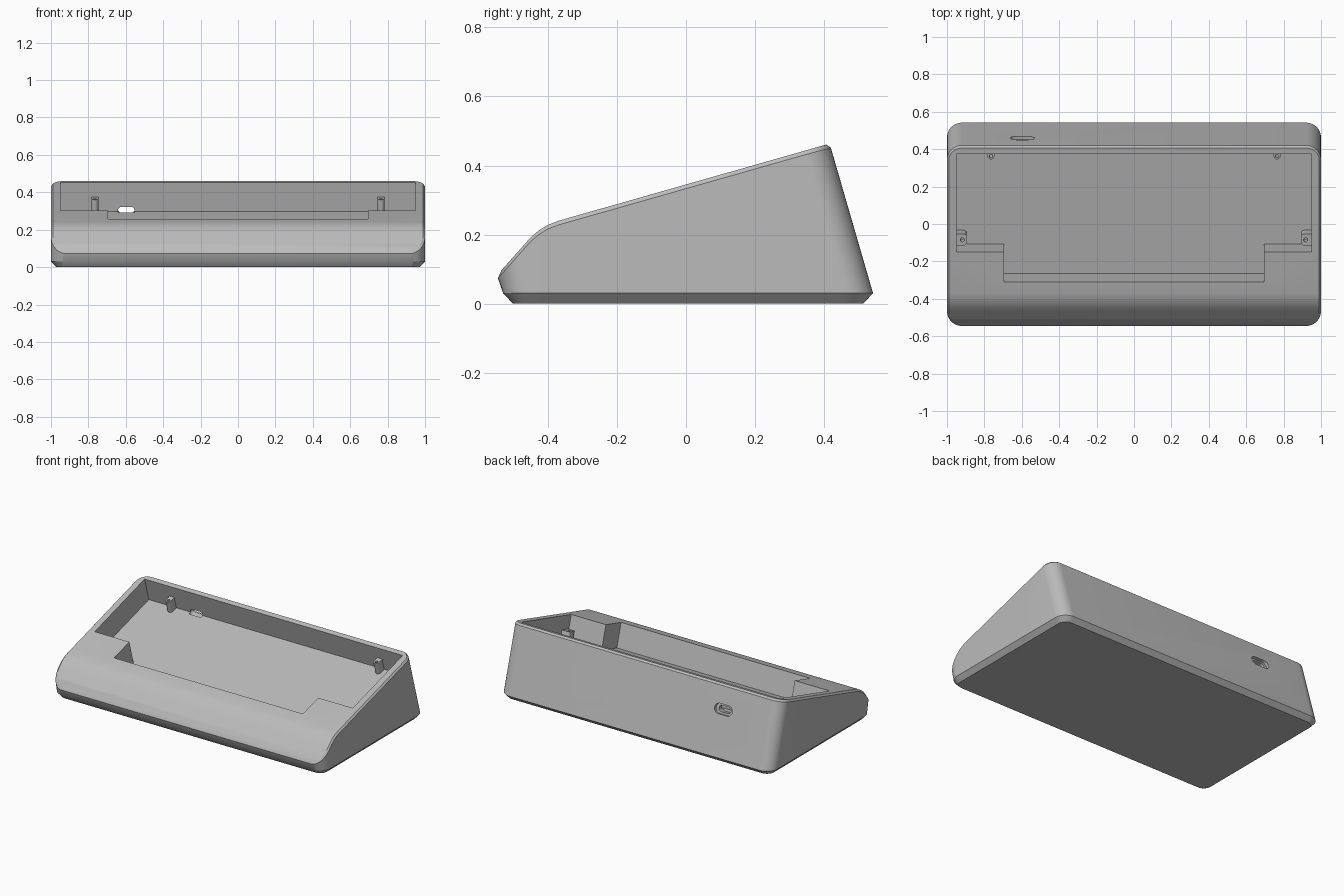
import bpy, bmesh
from math import sin, cos, atan, pi, radians
from mathutils import Vector

if "Cube" in bpy.data.objects:
    bpy.data.objects.remove(bpy.data.objects["Cube"])

GREY = (0.5, 0.5, 0.5, 1)
grey = bpy.data.materials.new("matte grey")
grey.use_nodes = True
grey.diffuse_color = GREY
grey.node_tree.nodes["Principled BSDF"].inputs["Base Color"].default_value = GREY

SLOPE, RISE = 0.2846, 0.345      # sloping top: z = RISE + SLOPE * y
TILT = atan(SLOPE)
FRONT, BACK, R, LEAN = -0.545, 0.542, 0.08, 0.29
NOSE = [(-0.56, 0.068), (-0.45, 0.192), (-0.425, 0.213), (-0.4, 0.228), (-0.37, 0.2397)]


def top(y):
    """Height of the upper surface at depth y."""
    for (y0, z0), (y1, z1) in zip(NOSE, NOSE[1:]):
        if y < y1:
            return z0 + (z1 - z0) * (y - y0) / (y1 - y0)
    return RISE + SLOPE * y


def tilted(x, u, w):
    """Point in the frame of the sloping top: u up the slope, w out of it."""
    return Vector((x, u * cos(TILT) - w * sin(TILT), RISE + u * sin(TILT) + w * cos(TILT)))


def finish(name, bm):
    bmesh.ops.recalc_face_normals(bm, faces=bm.faces)
    mesh = bpy.data.meshes.new(name)
    bm.to_mesh(mesh)
    bm.free()
    mesh.materials.append(grey)
    ob = bpy.data.objects.new(name, mesh)
    bpy.context.collection.objects.link(ob)
    return ob


def prism(name, outline, lo, hi, along_slope=False):
    """Extrude an outline square to the slope, or along it."""
    bm = bmesh.new()
    rings = []
    for h in (lo, hi):
        rings.append([bm.verts.new(tilted(a, h, b) if along_slope else tilted(a, b, h))
                      for a, b in outline])
    n = len(outline)
    for i in range(n):
        j = (i + 1) % n
        bm.faces.new((rings[0][i], rings[0][j], rings[1][j], rings[1][i]))
    bm.faces.new(rings[0])
    bm.faces.new(rings[1])
    return finish(name, bm)


def activate(ob):
    bpy.ops.object.select_all(action='DESELECT')
    ob.select_set(True)
    bpy.context.view_layer.objects.active = ob


def cut(ob, cutter):
    mod = ob.modifiers.new("cut", 'BOOLEAN')
    mod.operation = 'DIFFERENCE'
    mod.object = cutter
    activate(ob)
    bpy.ops.object.modifier_apply(modifier=mod.name)
    bpy.data.objects.remove(cutter)


def smooth(ob):
    activate(ob)
    bpy.ops.object.shade_smooth_by_angle(angle=radians(25))


def arc(cx, cy, r, a0, a1, n=10):
    return [(cx + r * cos(a0 + (a1 - a0) * i / n), cy + r * sin(a0 + (a1 - a0) * i / n))
            for i in range(n + 1)]


def slot(cx, cy, width, height):
    r = height / 2
    d = width / 2 - r
    return arc(cx + d, cy, r, -pi / 2, pi / 2) + arc(cx - d, cy, r, pi / 2, 3 * pi / 2)


# Body: columns run round one side, then mirror to the other
columns = []                     # x, y at top, y at base, outward normal
N = 10
for i in range(N + 1):
    a = -pi / 2 + pi / 2 * i / N
    y = FRONT + R + R * sin(a)
    columns.append((1 - R + R * cos(a), y, y + 0.015, cos(a), sin(a)))
for y in (-0.45, -0.425, -0.4, -0.37, 0, 0.2):
    columns.append((1, y, y, 1, 0))
for i in range(N + 1):
    a = pi / 2 * i / N
    base = BACK - R + R * sin(a)
    y = (base - LEAN * (RISE - 0.03)) / (1 + LEAN * SLOPE)
    columns.append((1 - R + R * cos(a), y, base, cos(a), sin(a)))

bm = bmesh.new()
rings = []
for inset, level in ((0.028, 'floor'), (0, 'base'), (0, 'rim'), (0.01, 'top')):
    pts = []
    for x, yt, yb, nx, ny in columns:
        y = (yb if level in ('floor', 'base') else yt) - inset * ny
        z = {'floor': 0, 'base': 0.03, 'rim': top(yt) - 0.012, 'top': top(y)}[level]
        if level == 'rim' and ny > 0:
            y += 0.012 * LEAN * ny
        pts.append((x - inset * nx, y, z))
    pts += [(-x, y, z) for x, y, z in reversed(pts)]
    rings.append([bm.verts.new(p) for p in pts])
count = len(rings[0])
for lower, upper in zip(rings, rings[1:]):
    for i in range(count):
        j = (i + 1) % count
        bm.faces.new((lower[i], lower[j], upper[j], upper[i]))
bm.faces.new(rings[0])
cap = rings[-1]
for i in range(len(columns) - 1):
    bm.faces.new((cap[i], cap[i + 1], cap[count - 2 - i], cap[count - 1 - i]))
body = finish("body", bm)

# Stepped pocket, sunk square to the slope
FLOOR = -0.16
half = [(0.695, -0.322), (0.695, -0.156), (0.95, -0.156), (0.95, 0.39)]
pocket = half + [(-x, u) for x, u in reversed(half)]
cut(body, prism("pocket_cutter", pocket, FLOOR, 0.1))

# Cable port in the back wall: wide recess and narrower through slot
cut(body, prism("port_recess_cutter", slot(-0.597, -0.155, 0.13, 0.065), 0.415, 0.5, True))
cut(body, prism("port_slot_cutter", slot(-0.597, -0.155, 0.09, 0.04), 0.37, 0.45, True))
smooth(body)

# Screw posts, each with a pilot hole
for side, s in (("left", 1), ("right", -1)):
    outline = [(s * 0.765 + 0.018, 0.395)] + arc(s * 0.765, 0.354, 0.018, 0, -pi)
    outline.append((s * 0.765 - 0.018, 0.395))
    post = prism("back_post_" + side, outline, FLOOR - 0.005, -0.08)
    cut(post, prism("hole_cutter", arc(s * 0.765, 0.354, 0.009, 0, 1.9 * pi, 19), -0.14, 0))
    smooth(post)

    outline = [(0.955, -0.145)] + arc(0.91, -0.13, 0.015, -pi / 2, -pi, 5)
    outline += arc(0.91, -0.095, 0.015, pi, pi / 2, 5) + [(0.955, -0.08)]
    post = prism("front_post_" + side, [(s * x, u) for x, u in outline], FLOOR - 0.005, -0.09)
    cut(post, prism("hole_cutter", arc(s * 0.918, -0.114, 0.011, 0, 1.9 * pi, 19), -0.14, 0))
    smooth(post)
